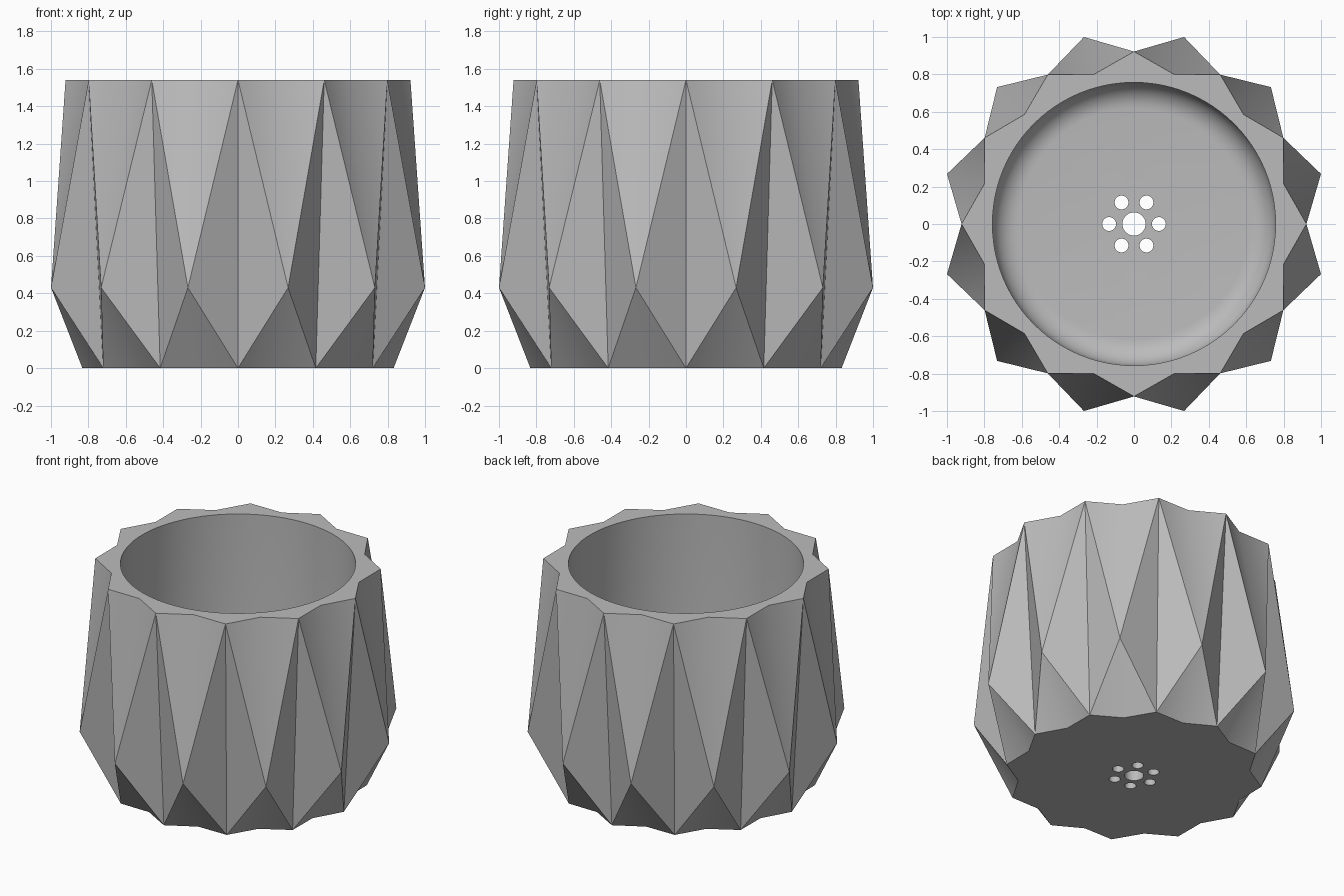
import bpy, bmesh
from math import sin, cos, pi, radians
from mathutils import Matrix

if "Cube" in bpy.data.objects:
    bpy.data.objects.remove(bpy.data.objects["Cube"], do_unlink=True)

HEIGHT, WAIST, FLOOR = 1.54, 0.43, 0.08
POINTS = 12

grey = bpy.data.materials.new("light grey")
grey.use_nodes = True
grey.diffuse_color = (0.5, 0.5, 0.5, 1)
grey.node_tree.nodes["Principled BSDF"].inputs["Base Color"].default_value = (0.5, 0.5, 0.5, 1)


def make_object(name, bm):
    bmesh.ops.recalc_face_normals(bm, faces=bm.faces)
    mesh = bpy.data.meshes.new(name)
    bm.to_mesh(mesh)
    bm.free()
    mesh.materials.append(grey)
    obj = bpy.data.objects.new(name, mesh)
    bpy.context.collection.objects.link(obj)
    return obj


def ring(bm, radius, z, offset):
    step = 2 * pi / POINTS
    return [bm.verts.new((radius * cos((i + offset) * step),
                          radius * sin((i + offset) * step), z)) for i in range(POINTS)]


# Faceted outer body: star-shaped rim and base joined by folded triangles
bm = bmesh.new()
rim_tip, rim_valley = ring(bm, 0.922, HEIGHT, 0), ring(bm, 0.828, HEIGHT, 0.5)
waist = ring(bm, 1.035, WAIST, 0.5)
base_tip, base_valley = ring(bm, 0.832, 0, 0), ring(bm, 0.748, 0, 0.5)
for i in range(POINTS):
    for k in (i, (i + 1) % POINTS):
        bm.faces.new((rim_tip[k], rim_valley[i], waist[i]))
        bm.faces.new((rim_tip[k], waist[i], base_tip[k]))
        bm.faces.new((waist[i], base_valley[i], base_tip[k]))
for tips, valleys in ((rim_tip, rim_valley), (base_tip, base_valley)):
    bm.faces.new([v for pair in zip(tips, valleys) for v in pair])
pot = make_object("planter_pot", bm)

# Round cavity with a filleted floor
bm = bmesh.new()
radius, fillet = 0.757, 0.14
profile = [(0, FLOOR)]
for i in range(9):
    a = i / 8 * pi / 2
    profile.append((radius - fillet + fillet * sin(a), FLOOR + fillet - fillet * cos(a)))
profile += [(radius, HEIGHT + 0.2), (0, HEIGHT + 0.2)]
verts = [bm.verts.new((r, 0, z)) for r, z in profile]
edges = [bm.edges.new(pair) for pair in zip(verts, verts[1:])]
bmesh.ops.spin(bm, geom=verts + edges, cent=(0, 0, 0), axis=(0, 0, 1),
               angle=2 * pi, steps=96, use_merge=True)
bmesh.ops.remove_doubles(bm, verts=bm.verts, dist=0.0001)
cavity = make_object("cavity_cutter", bm)

# Drain holes: one in the middle and six around it
bm = bmesh.new()
holes = [(0, 0, 0.062)]
holes += [(0.133 * cos(i * pi / 3), 0.133 * sin(i * pi / 3), 0.037) for i in range(6)]
for x, y, r in holes:
    bmesh.ops.create_cone(bm, cap_ends=True, segments=32, radius1=r, radius2=r,
                          depth=0.6, matrix=Matrix.Translation((x, y, 0)))
drains = make_object("drain_hole_cutter", bm)

# Cut the pot, then shade it
bpy.ops.object.select_all(action='DESELECT')
bpy.context.view_layer.objects.active = pot
pot.select_set(True)
for cutter in (cavity, drains):
    cutter.hide_render = True
    mod = pot.modifiers.new(cutter.name, 'BOOLEAN')
    mod.operation, mod.solver, mod.object = 'DIFFERENCE', 'EXACT', cutter
    bpy.ops.object.modifier_apply(modifier=mod.name)
    bpy.data.objects.remove(cutter, do_unlink=True)
bpy.ops.object.shade_smooth_by_angle(angle=radians(30))
